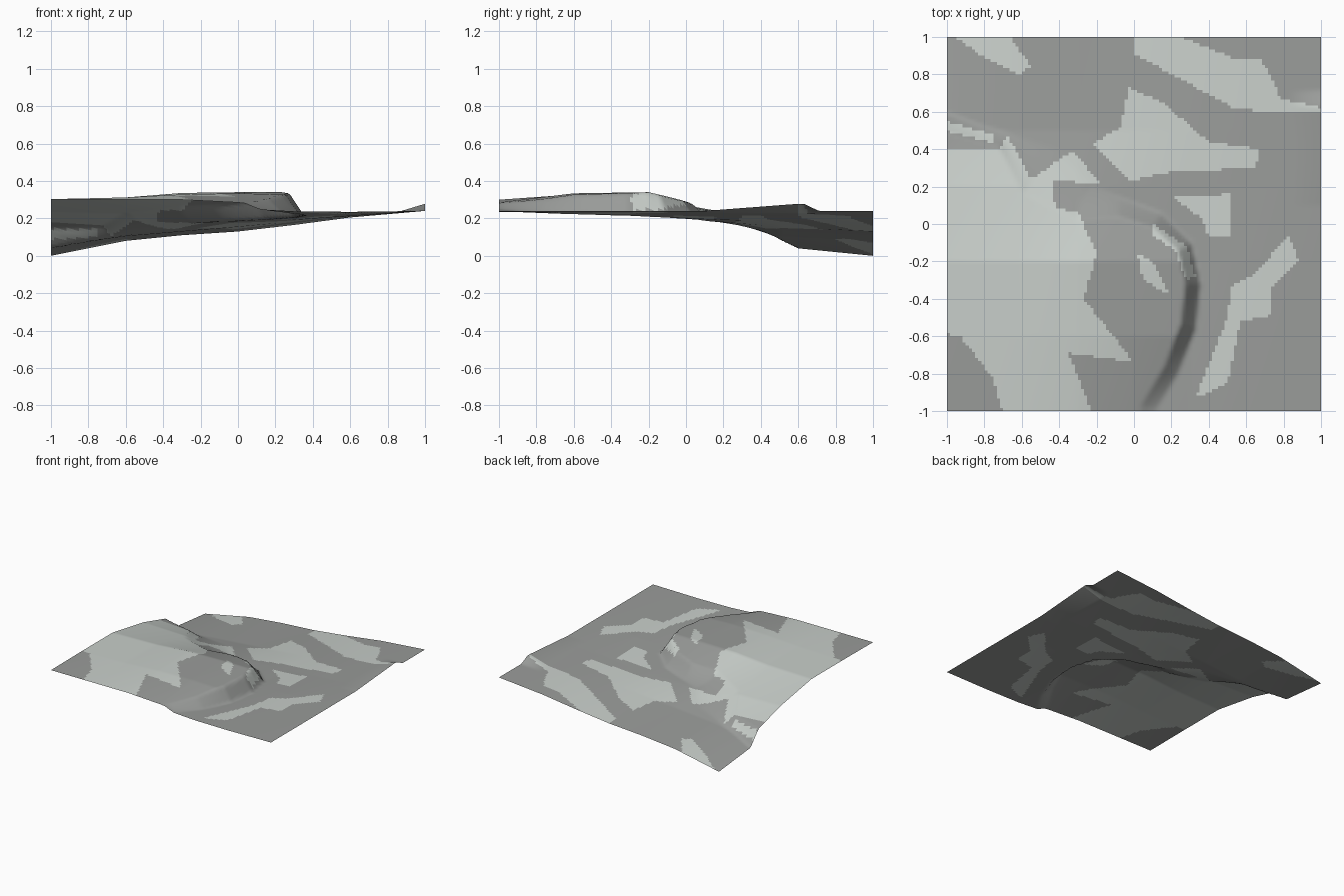
import bpy, bmesh
from mathutils import Vector

N = 120  # cells per side

# Coarse height profiles (columns XS, rows YS) below and above the cliff line
XS = [-1, -.6, -.3, 0, .3, .6, 1]
YS = [-1, -.6, -.2, .2, .5, 1]
LOW = [[.29, .29, .27, .255, .238, .235, .24],
       [.27, .26, .24, .23, .222, .23, .24],
       [.23, .23, .22, .205, .207, .225, .24],
       [.12, .15, .175, .18, .192, .213, .24],
       [.05, .105, .13, .155, .183, .21, .24],
       [0, .08, .11, .13, .165, .205, .24]]
HIGH = [[.30, .30, .30, .285, .25, .24, .24],
        [.303, .312, .328, .334, .325, .3, .3],
        [.303, .312, .336, .34, .34, .3, .3],
        [.235, .225, .21, .24, .25, .25, .25],
        [.152, .12, .135, .155, .18, .2, .24],
        [.1, .1, .11, .13, .16, .2, .24]]

# Cliff line: x, y, width of the drop; the two far points close the region
CLIFF = [(.07, -1.2, .08), (.08, -.98, .08), (.2, -.78, .08), (.29, -.55, .08),
         (.315, -.32, .08), (.27, -.12, .08), (.12, .02, .09), (-.08, .09, .10),
         (-.28, .12, .2), (-.5, .28, .3), (-.7, .45, .08), (-.85, .49, .09),
         (-1.0, .54, .10), (-1.5, .6, .10), (-3, -3, .1)]

# Lighter ground patches
PATCHES = [
    [(-1.1, .4), (-.72, .4), (-.68, .48), (-.55, .24), (-.33, .39), (-.18, .22),
     (-.44, .23), (-.42, .08), (-.3, .07), (-.2, -.16), (-.27, -.4), (0, -.74),
     (-.35, -.69), (-.19, -1.1), (-.68, -1.1), (-.75, -.83), (-.93, -.6), (-1.1, -.57)],
    [(-.03, .73), (.15, .65), (.4, .44), (.67, .4), (.65, .3), (.2, .28), (-.02, .23),
     (-.22, .43), (-.07, .52)],
    [(0, 1.1), (.55, .88), (.68, .88), (.75, .75), (.78, .67), (1.1, .6), (.55, .61), (0, .91)],
    [(.2, .15), (.51, .16), (.51, -.06), (.4, -.07), (.36, .03)],
    [(.83, -.06), (.88, -.2), (.73, -.34), (.73, -.49), (.57, -.52), (.5, -.85),
     (.33, -.93), (.5, -.5), (.52, -.33), (.63, -.28)],
    [(-1.1, 1.1), (-.73, 1.1), (-.55, .84), (-.62, .8), (-.8, .89)],
    [(.02, -.16), (.1, -.2), (.19, -.38), (.05, -.3)],
    [(-1.1, .57), (-.75, .48), (-.74, .43), (-1.1, .52)],
    [(.1, 0), (.28, -.12), (.33, -.28), (.28, -.3), (.22, -.14), (.1, -.06)]]


def inside(x, y, poly):
    hit = False
    for a, b in zip(poly, poly[1:] + poly[:1]):
        if (a[1] > y) != (b[1] > y) and x < a[0] + (y - a[1]) * (b[0] - a[0]) / (b[1] - a[1]):
            hit = not hit
    return hit


def locate(v, keys):
    i = max(k for k in range(len(keys) - 1) if keys[k] <= v + 1e-9)
    return i, (v - keys[i]) / (keys[i + 1] - keys[i])


def sample(table, x, y):
    i, u = locate(x, XS)
    j, v = locate(y, YS)
    row = lambda r: r[i] * (1 - u) + r[i + 1] * u
    return row(table[j]) * (1 - v) + row(table[j + 1]) * v


def cliff_mask(x, y):
    p, best, width = Vector((x, y)), 9, .1
    for a, b in zip(CLIFF, CLIFF[1:-1]):
        s, e = Vector(a[:2]), Vector(b[:2])
        t = min(1, max(0, (p - s).dot(e - s) / (e - s).length_squared))
        d = (s.lerp(e, t) - p).length
        if d < best:
            best, width = d, a[2] * (1 - t) + b[2] * t
    d = best if inside(x, y, CLIFF) else -best
    return min(1, max(0, .5 + d / width))


def height(x, y):
    m = cliff_mask(x, y)
    z = sample(LOW, x, y) * (1 - m) + sample(HIGH, x, y) * m
    # small lip at the right edge
    across = max(0, (x - .83) / .17)
    along = max(0, min((y - .1) / .5, (.71 - y) / .08, 1))
    return max(0, z + .038 * across * along)


# Terrain sheet
bm = bmesh.new()
co = [-1 + 2 * i / N for i in range(N + 1)]
rows = [[bm.verts.new((x, y, height(x, y))) for x in co] for y in co]
for j in range(N):
    for i in range(N):
        f = bm.faces.new((rows[j][i], rows[j][i + 1], rows[j + 1][i + 1], rows[j + 1][i]))
        c = f.calc_center_median()
        f.material_index = int(any(inside(c.x, c.y, p) for p in PATCHES))
        f.smooth = True
mesh = bpy.data.meshes.new("terrain")
bm.to_mesh(mesh)
bm.free()
for name, col in (("dark_ground", (.32, .33, .32, 1)), ("light_ground", (.58, .62, .59, 1))):
    mat = bpy.data.materials.new(name)
    mat.diffuse_color = col
    mesh.materials.append(mat)
terrain = bpy.data.objects.new("terrain", mesh)
bpy.context.collection.objects.link(terrain)
